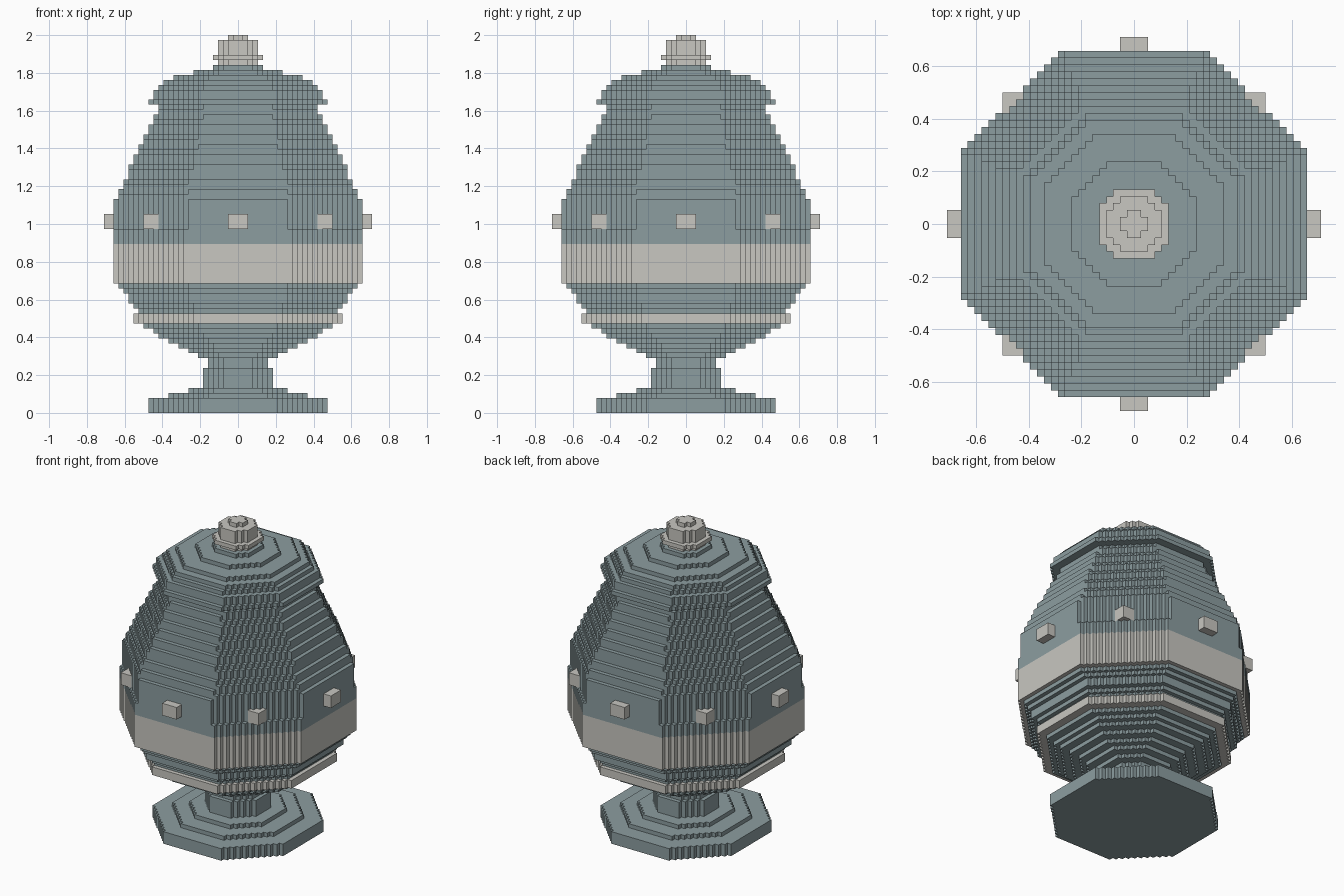
import bpy
import math

U = 2 / 76  # one block

cube = bpy.data.objects.get("Cube")
if cube:
    bpy.data.objects.remove(cube, do_unlink=True)


def material(name, color):
    m = bpy.data.materials.new(name)
    m.diffuse_color = color
    m.use_nodes = True
    bsdf = next(n for n in m.node_tree.nodes if n.type == 'BSDF_PRINCIPLED')
    bsdf.inputs["Base Color"].default_value = color
    bsdf.inputs["Roughness"].default_value = 0.8
    return m


BLUE = material("slate blue", (0.262, 0.337, 0.352, 1))
CREAM = material("warm cream", (0.578, 0.571, 0.533, 1))

# Parts from the ground up: name, material, list of (layers, octagon radius in blocks)
taper = [(1, 24.3 - 0.46 * i) for i in range(19)]
PARTS = [
    ("foot", BLUE, [(3, 18), (1, 14), (1, 10)]),
    ("stem", BLUE, [(4, 7), (2, 6)]),
    ("bowl_bottom", BLUE, [(1, r) for r in (8, 10, 12, 14, 16, 17.5, 19)]),
    ("thin_ring", CREAM, [(2, 21)]),
    ("bowl_top", BLUE, [(1, r) for r in (20, 21, 22, 22.4, 23, 23.6)]),
    ("wide_band", CREAM, [(8, 25)]),
    ("shell", BLUE, [(3, 25), (6, 24.6)] + taper),
    ("lid", BLUE, [(1, 18), (2, 17), (1, 16), (1, 15), (1, 13), (1, 9), (1, 5)]),
    ("knob", CREAM, [(1, 4), (1, 5), (1, 4.2), (1, 4), (1, 3.6), (1, 2)]),
]


def row_width(radius, j):
    """Blocks from the middle to the edge of an octagon in row j."""
    if j + 0.5 >= radius:
        return 0
    reach = min(radius, radius * math.sqrt(2) - (j + 0.5))
    return max(0, math.floor(reach + 0.499))


def add_object(name, quads, mat):
    verts = [tuple(c * U for c in p) for q in quads for p in q]
    faces = [tuple(range(4 * i, 4 * i + 4)) for i in range(len(quads))]
    me = bpy.data.meshes.new(name)
    me.from_pydata(verts, [], faces)
    me.materials.append(mat)
    ob = bpy.data.objects.new(name, me)
    bpy.context.collection.objects.link(ob)
    return ob


def quarter_layer(z0, z1, r, below, above):
    """Visible skin of one stepped layer, for the +x +y quarter."""
    quads = []
    for j in range(math.ceil(r) + 1):
        n, nxt = row_width(r, j), row_width(r, j + 1)
        if n == 0:
            break
        # side walls of the stair-stepped outline
        quads.append([(n, j, z0), (n, j + 1, z0), (n, j + 1, z1), (n, j, z1)])
        if n > nxt:
            k = j + 1
            quads.append([(n, k, z0), (nxt, k, z0), (nxt, k, z1), (n, k, z1)])
        # ledges left open by the neighbouring layers
        b = row_width(above, j)
        if n > b:
            quads.append([(b, j, z1), (n, j, z1), (n, j + 1, z1), (b, j + 1, z1)])
        b = row_width(below, j)
        if n > b:
            quads.append([(b, j, z0), (b, j + 1, z0), (n, j + 1, z0), (n, j, z0)])
    return quads


# Stacked stepped parts
radii = [0] + [r for _, _, runs in PARTS for _, r in runs] + [0]
z, index = 0, 1
for name, mat, runs in PARTS:
    quads = []
    for height, r in runs:
        quads += quarter_layer(z, z + height, r, radii[index - 1], radii[index + 1])
        z += height
        index += 1
    part = add_object(name, quads, mat)
    mirror = part.modifiers.new("quarters", 'MIRROR')
    mirror.use_axis = (True, True, False)


# Studs around the widest part
def stud(name, x0, x1, y0, y1, z0=37, z1=40):
    bpy.ops.mesh.primitive_cube_add(
        size=1, location=[(a + b) / 2 * U for a, b in ((x0, x1), (y0, y1), (z0, z1))])
    ob = bpy.context.object
    ob.name = name
    ob.scale = ((x1 - x0) * U, (y1 - y0) * U, (z1 - z0) * U)
    ob.data.materials.append(CREAM)


for s, side in ((1, "left"), (-1, "right")):
    stud(side + "_stud", *sorted((24 * s, 27 * s)), -2, 2)
    stud("back_stud" if s > 0 else "front_stud", -2, 2, *sorted((24 * s, 27 * s)))
    for t, end in ((1, "back"), (-1, "front")):
        stud(f"{end}_{side}_stud", *sorted((16 * s, 19 * s)), *sorted((16 * t, 19 * t)))
